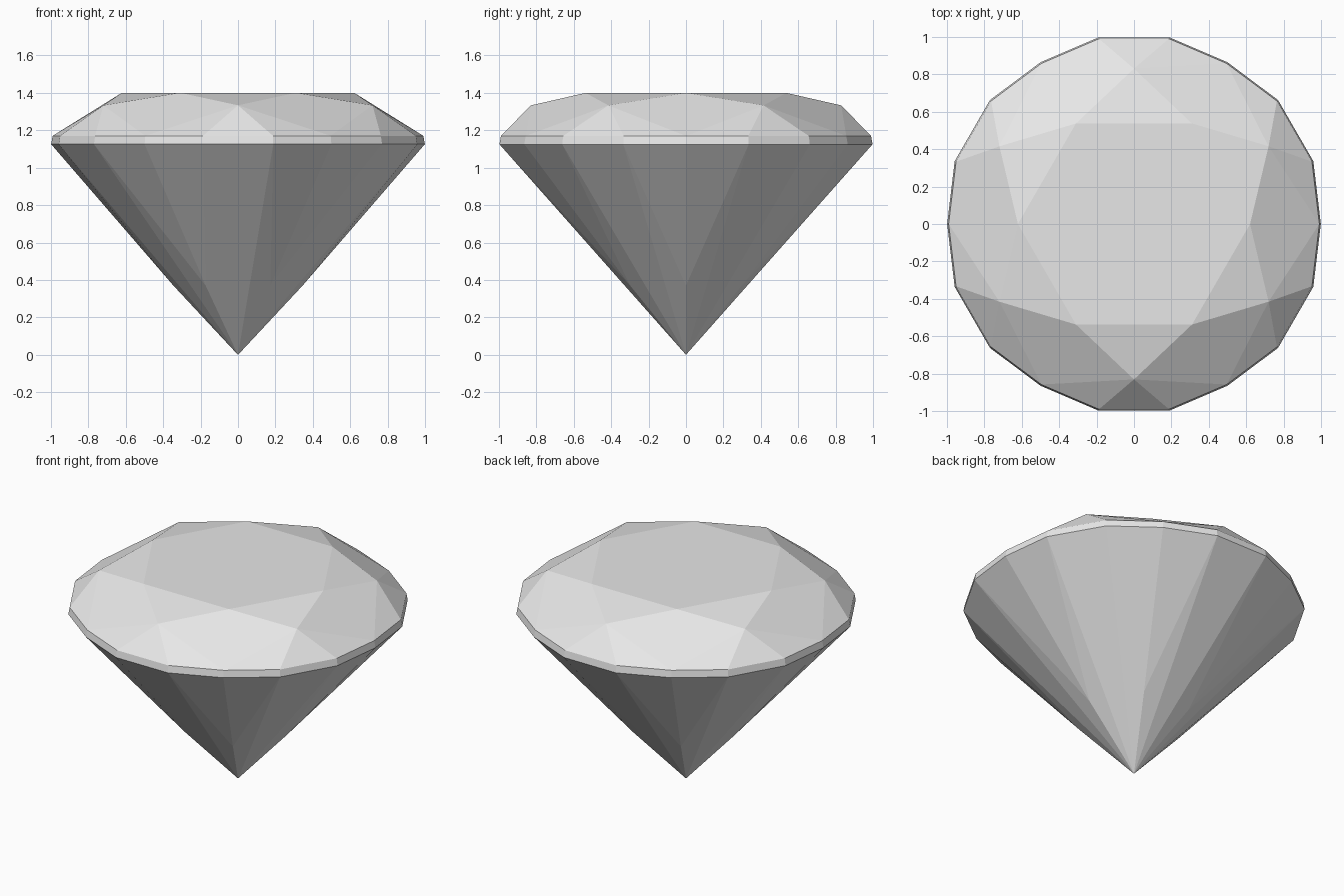
import bpy
import bmesh
from math import radians, sin, cos

cube = bpy.data.objects.get("Cube")
if cube:
    bpy.data.objects.remove(cube, do_unlink=True)

SIDES = 6
STEP = 360 / SIDES

# Stone material
stone = bpy.data.materials.new("pale_grey_stone")
stone.use_nodes = True
colour = (0.8, 0.8, 0.8, 1)
stone.diffuse_color = colour
stone.node_tree.nodes["Principled BSDF"].inputs["Base Color"].default_value = colour

bm = bmesh.new()


def point(radius, angle, z):
    a = radians(angle)
    return bm.verts.new((radius * cos(a), radius * sin(a), z))


def ring(radius, offset, z):
    return [point(radius, STEP * i + offset, z) for i in range(SIDES)]


def girdle(scale, z):
    # Each sixth of the outline has a corner and two slightly wider points
    verts = []
    for i in range(SIDES):
        for offset, radius in ((0, 1.0), (19.3, 1.017), (40.7, 1.017)):
            verts.append(point(radius * scale, STEP * i + offset, z))
    return verts


table = ring(0.62, 0, 1.4)
bezel = ring(0.83, STEP / 2, 1.333)
upper = girdle(0.99, 1.17)
lower = girdle(0.998, 1.125)
pavilion = ring(0.345, 0, 0.37)
tip = bm.verts.new((0, 0, 0))

face = bm.faces.new
face(table)
for i in range(SIDES):
    j = (i + 1) % SIDES
    up = [upper[(3 * i + k) % len(upper)] for k in range(4)]
    low = [lower[(3 * i + k) % len(lower)] for k in range(4)]

    # Crown: star triangle, kite and three edge triangles
    face((table[i], bezel[i], table[j]))
    face((table[i], bezel[i - 1], up[0], bezel[i]))
    for k in range(3):
        face((bezel[i], up[k], up[k + 1]))
        # Girdle band
        face((up[k], low[k], low[k + 1], up[k + 1]))

    # Pavilion: long main facet flanked by narrow ones
    face((tip, low[2], low[1]))
    face((tip, low[1], pavilion[i]))
    face((tip, pavilion[j], low[2]))
    face((pavilion[i], low[1], low[0]))
    face((pavilion[j], low[3], low[2]))

bmesh.ops.recalc_face_normals(bm, faces=bm.faces)
mesh = bpy.data.meshes.new("cut_gem")
bm.to_mesh(mesh)
bm.free()
mesh.materials.append(stone)
gem = bpy.data.objects.new("cut_gem", mesh)
bpy.context.collection.objects.link(gem)
